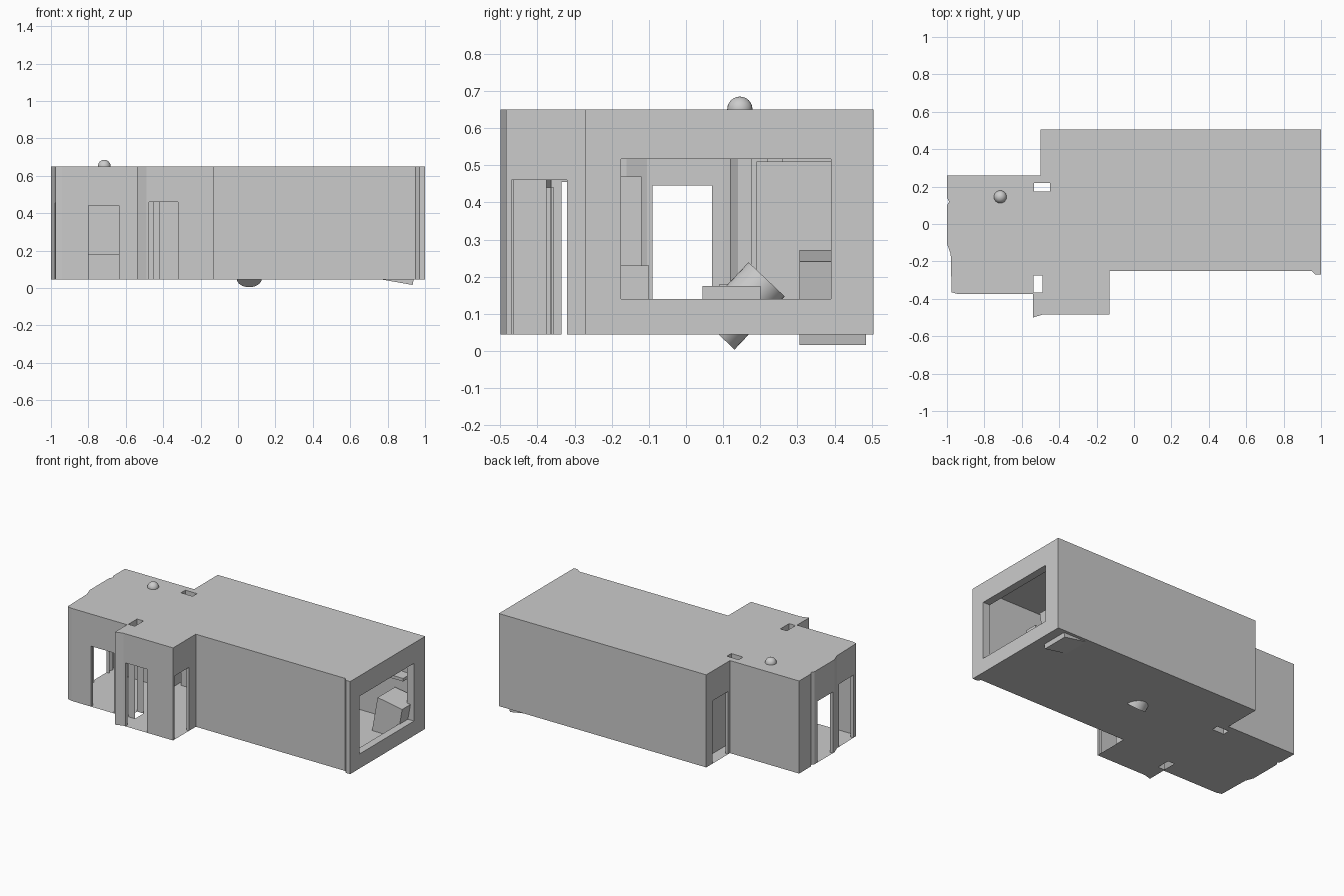
import bpy, bmesh, math
from mathutils import Vector, Euler
from mathutils.geometry import tessellate_polygon

if "Cube" in bpy.data.objects:
    bpy.data.objects.remove(bpy.data.objects["Cube"])

Z0, Z1 = 0.045, 0.65

def finish(name, bm):
    bmesh.ops.remove_doubles(bm, verts=bm.verts, dist=1e-5)
    me = bpy.data.meshes.new(name)
    bm.to_mesh(me)
    bm.free()
    ob = bpy.data.objects.new(name, me)
    bpy.context.collection.objects.link(ob)
    return ob

def box(name, lo, hi, rot=(0, 0, 0)):
    bm = bmesh.new()
    bmesh.ops.create_cube(bm, size=1)
    size = [h - l for l, h in zip(lo, hi)]
    bmesh.ops.scale(bm, vec=size, verts=bm.verts)
    ob = finish(name, bm)
    ob.location = [(l + h) / 2 for l, h in zip(lo, hi)]
    ob.rotation_euler = rot
    return ob

def quad(bm, pts):
    bm.faces.new([bm.verts.new(p) for p in pts])

def wall(bm, a, b, opening=None, depth=0.02):
    """Sheet wall from a to b; opening = (axis, from, to, bottom, top)."""
    a, b = Vector(a), Vector(b)
    def panel(s, t, z, w):
        p, q = a.lerp(b, s), a.lerp(b, t)
        if t - s > 1e-4 and w - z > 1e-4:
            quad(bm, [(*p, z), (*q, z), (*q, w), (*p, w)])
    if not opening:
        panel(0, 1, Z0, Z1)
        return
    ax, u, v, z, w = opening
    s, t = sorted((k - a[ax]) / (b[ax] - a[ax]) for k in (u, v))
    panel(0, s, Z0, Z1)
    panel(t, 1, Z0, Z1)
    panel(s, t, Z0, z)
    panel(s, t, w, Z1)
    # Reveal running into the room
    d = (b - a).normalized()
    n = Vector((-d.y, d.x)) * depth
    p, q = a.lerp(b, s), a.lerp(b, t)
    ring = [(p, z), (p, w), (q, w), (q, z)]
    for i in range(4):
        (c, h), (e, k) = ring[i], ring[(i + 1) % 4]
        if i == 3 and z <= Z0:
            continue
        quad(bm, [(*c, h), (*e, k), (*(e + n), k), (*(c + n), h)])

# Footprint, counter-clockwise from the back left corner
outline = [(-1, .26), (-1, .14), (-.988, .12), (-1, .10), (-1, -.10),
           (-.98, -.16), (-.975, -.365), (-.94, -.375), (-.54, -.375),
           (-.54, -.50), (-.49, -.485), (-.13, -.485), (-.13, -.25),
           (.95, -.25), (.97, -.27), (1, -.27), (1, .505), (-.5, .505), (-.5, .26)]
outline[4] = (-1, -.105)
openings = {3: (1, -.09, .07, Z0, .445),       # left door
            5: (1, -.335, -.18, Z0, .455),     # second left door
            7: (0, -.80, -.635, Z0, .44),      # front left door
            10: (0, -.475, -.32, Z0, .46),     # porch front door
            11: (1, -.47, -.32, Z0, .46),      # porch side door
            15: (1, -.175, .39, .14, .517),    # large window
            17: (1, .28, .44, Z0, .455)}       # back left door
gap_a = [(-.535, .175), (-.45, .175), (-.45, .22), (-.535, .22)]
gap_b = [(-.537, -.365), (-.49, -.365), (-.49, -.275), (-.537, -.275)]

# Outer walls
bm = bmesh.new()
for i, a in enumerate(outline):
    wall(bm, a, outline[(i + 1) % len(outline)], openings.get(i),
         0.05 if i == 15 else 0.02)
finish("outer_walls", bm)

# Wall gaps that run through floor and ceiling
bm = bmesh.new()
for loop in (gap_a, gap_b):
    for i in range(4):
        op = (1, -.362, -.278, Z0, .46) if loop is gap_b and i % 2 else None
        wall(bm, loop[i], loop[(i + 1) % 4], op, 0)
finish("wall_gaps", bm)

# Floor and ceiling with the two gaps cut out
loops = [[Vector((x, y, 0)) for x, y in l] for l in (outline, gap_a, gap_b)]
flat = [p for l in loops for p in l]
for name, z in (("floor", Z0), ("ceiling", Z1)):
    bm = bmesh.new()
    vs = [bm.verts.new((p.x, p.y, z)) for p in flat]
    for tri in tessellate_polygon(loops):
        bm.faces.new([vs[k] for k in tri])
    bmesh.ops.recalc_face_normals(bm, faces=bm.faces)
    if (next(iter(bm.faces)).normal.z > 0) != (name == "ceiling"):
        bmesh.ops.reverse_faces(bm, faces=bm.faces)
    finish(name, bm)

# Ceiling lamp poking through the roof
bpy.ops.mesh.primitive_uv_sphere_add(segments=24, ring_count=12, radius=.034,
                                     location=(-.715, .145, .651))
bpy.context.object.name = "ceiling_lamp"
bpy.ops.object.shade_smooth_by_angle()

# Leaning drum that pierces the floor
top, low = Vector((.06, .217, .193)), Vector((.06, .082, .05))
bpy.ops.mesh.primitive_cylinder_add(vertices=32, radius=.067, depth=(top - low).length,
                                    location=(top + low) / 2)
drum = bpy.context.object
drum.name = "leaning_drum"
drum.rotation_euler = (top - low).to_track_quat('Z', 'Y').to_euler()
bpy.ops.object.shade_smooth_by_angle()

# Furniture inside
box("tilted_chest", (.775, .305, .03), (.955, .485, .258), (0, math.radians(10), 0))
box("low_table", (.2, .045, Z0), (.6, .2, .175))
box("tall_cabinet", (-.42, .19, Z0), (-.2, .5, .51))
box("back_shelf", (.4, .42, .36), (.9, .5, .38))
box("sideboard", (.2, -.245, Z0), (.7, -.1, .23))
box("screen", (.25, -.2, .23), (.65, -.12, .47))
box("bed", (-.88, .09, Z0), (-.56, .255, .18))
